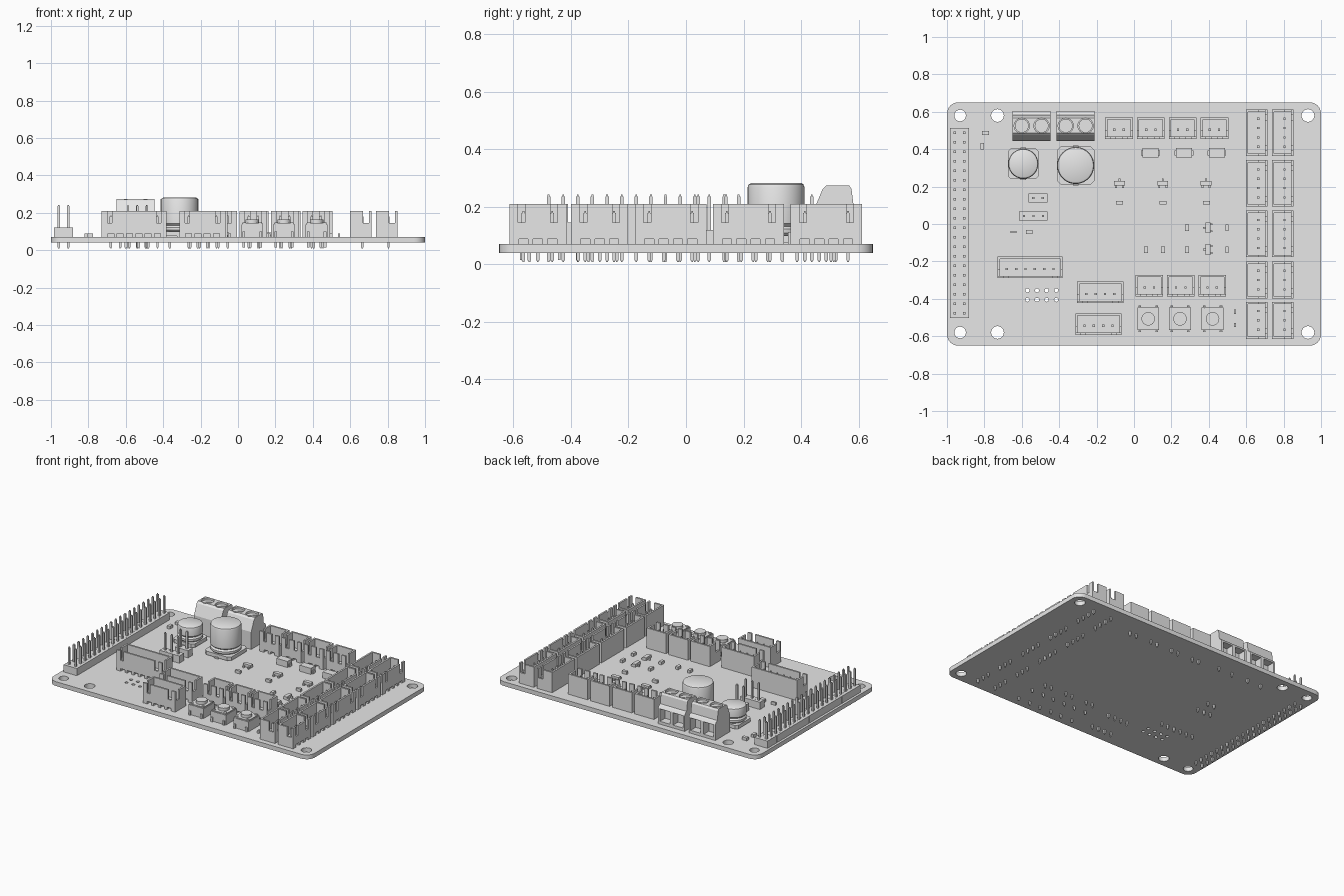
import bpy, bmesh, math
from mathutils import Matrix, Vector

cube = bpy.data.objects.get("Cube")
if cube:
    bpy.data.objects.remove(cube, do_unlink=True)

grey = bpy.data.materials.new("plain grey")
grey.use_nodes = True
colour = (0.8, 0.8, 0.8, 1)
grey.diffuse_color = colour
grey.node_tree.nodes["Principled BSDF"].inputs["Base Color"].default_value = colour

TOP = 0.07       # upper face of the board
THICK = 0.03     # board thickness
PITCH = 0.05     # connector pin spacing
PIN = 0.012      # pin width


def link(name, mesh, location=(0, 0, 0), turn=0):
    obj = bpy.data.objects.new(name, mesh)
    bpy.context.scene.collection.objects.link(obj)
    obj.location = location
    obj.rotation_euler.z = turn
    if not mesh.materials:
        mesh.materials.append(grey)
    return obj


def finish(name, bm, location=(0, 0, 0), turn=0, smooth=False):
    bmesh.ops.recalc_face_normals(bm, faces=bm.faces)
    mesh = bpy.data.meshes.new(name)
    bm.to_mesh(mesh)
    bm.free()
    obj = link(name, mesh, location, turn)
    if smooth:
        bpy.ops.object.select_all(action='DESELECT')
        obj.select_set(True)
        bpy.context.view_layer.objects.active = obj
        bpy.ops.object.shade_smooth_by_angle(angle=math.radians(35))
    return obj


def box(bm, x, y, z, turn=0):
    """Box from three (low, high) ranges."""
    mid = Vector([(a + b) / 2 for a, b in (x, y, z)])
    size = [b - a for a, b in (x, y, z)] + [1]
    matrix = Matrix.Translation(mid) @ Matrix.Rotation(turn, 4, 'Z') @ Matrix.Diagonal(size)
    bmesh.ops.create_cube(bm, size=1, matrix=matrix)


def block(bm, x, y, w, d, low, high, turn=0):
    """Box from its plan centre, plan size and height range."""
    box(bm, (x - w / 2, x + w / 2), (y - d / 2, y + d / 2), (low, high), turn)


def disc(bm, x, y, r, low, high, sides=24):
    bmesh.ops.create_cone(bm, cap_ends=True, segments=sides, radius1=r, radius2=r,
                          depth=high - low, matrix=Matrix.Translation((x, y, (low + high) / 2)))


def pin(bm, x, y, high, low=0.008):
    """Square pin with tapered tips."""
    block(bm, x, y, PIN, PIN, low + PIN / 2, high - PIN / 2)
    block(bm, x, y, PIN / 2, PIN / 2, low, high)


# Circuit board: rounded outline with drilled holes
def ring(x, y, r, sides=24):
    step = math.tau / sides
    return [(x + r * math.cos(i * step), y + r * math.sin(i * step)) for i in range(sides)]


outline = []
for quarter, (sx, sy) in enumerate([(1, 1), (-1, 1), (-1, -1), (1, -1)]):
    for i in range(7):
        a = (quarter + i / 6) * math.pi / 2
        outline.append((sx * 0.94 + 0.06 * math.cos(a), sy * 0.59 + 0.06 * math.sin(a)))
loops = [outline]
for side in (-1, 1):
    loops += [ring(x, side * 0.58, r) for x, r in ((-0.93, 0.031), (-0.73, 0.034), (0.93, 0.034))]
loops += [ring(-0.57 + 0.0515 * i, y, 0.011, 12) for i in range(4) for y in (-0.355, -0.405)]

curve = bpy.data.curves.new("board_outline", 'CURVE')
curve.dimensions = '2D'
curve.fill_mode = 'BOTH'
curve.extrude = THICK / 2
for points in loops:
    spline = curve.splines.new('POLY')
    spline.points.add(len(points) - 1)
    for p, (x, y) in zip(spline.points, points):
        p.co = (x, y, 0, 1)
    spline.use_cyclic_u = True
helper = bpy.data.objects.new("board_outline", curve)
bpy.context.scene.collection.objects.link(helper)
graph = bpy.context.evaluated_depsgraph_get()
board_mesh = bpy.data.meshes.new_from_object(helper.evaluated_get(graph))
bpy.data.objects.remove(helper, do_unlink=True)
link("circuit_board", board_mesh, (0, 0, TOP - THICK / 2))


# Shrouded wire connectors; the slotted wall faces local -y
def connector(name, x, y, count, turn=0):
    bm = bmesh.new()
    half = (PITCH * (count - 1) + 0.098) / 2
    deep, wall, rim, foot, sill = 0.0575, 0.012, 0.21, 0.088, 0.145
    inner = half - wall
    slot = (half - 0.055, half - 0.03)
    box(bm, (-half, half), (-0.03, deep), (TOP, foot))
    box(bm, (-half, half), (-deep, deep), (foot, 0.105))
    box(bm, (-half, half), (deep - wall, deep), (foot, rim))
    box(bm, (-half, half), (-deep, wall - deep), (foot, sill))
    box(bm, (-slot[0], slot[0]), (-deep, wall - deep), (sill, rim))
    pins = [PITCH * (i - (count - 1) / 2) for i in range(count)]
    edges = [-half] + [p + s * 0.016 for p in pins for s in (-1, 1)] + [half]
    for a, b in zip(edges[::2], edges[1::2]):
        box(bm, (a, b), (-deep, -0.03), (TOP, foot))
    for s in (-1, 1):
        box(bm, sorted((s * slot[1], s * half)), (-deep, wall - deep), (sill, rim))
        end = sorted((s * inner, s * half))
        box(bm, end, (-deep, deep), (foot, sill))
        box(bm, end, (-0.012, deep), (sill, rim))
    for p in pins:
        pin(bm, p, -0.009, 0.185)
    finish(name, bm, (x, y, 0), turn)


for x in (0.655, 0.795):
    for y, count in ((0.488, 4), (0.217, 4), (-0.053, 4), (-0.3, 3), (-0.515, 3)):
        connector("side_connector", x, y, count, math.pi / 2)
for i in range(4):
    connector("back_connector", -0.08 + 0.17 * i, 0.513, 2)
for i in range(3):
    connector("middle_connector", 0.082 + 0.168 * i, -0.33, 2)
connector("long_connector", -0.555, -0.232, 6)
connector("upper_front_connector", -0.18, -0.365, 4)
connector("lower_front_connector", -0.19, -0.535, 4)


# Bare pin headers
def header(name, x, y, columns, rows, pitch=0.0508):
    bm = bmesh.new()
    for i in range(columns):
        for j in range(rows):
            px = (i - (columns - 1) / 2) * pitch
            py = (j - (rows - 1) / 2) * pitch
            block(bm, px, py, pitch * 0.99, pitch * 0.99, TOP, 0.12)
            pin(bm, px, py, 0.242)
    finish(name, bm, (x, y, 0))


header("edge_pin_header", -0.933, 0.005, 2, 20)
header("two_pin_header", -0.513, 0.139, 2, 1)
header("three_pin_header", -0.538, 0.043, 3, 1)


# Electrolytic capacitors: square base and grooved can
def capacitor(name, x, y, r, high):
    bm = bmesh.new()
    block(bm, 0, 0, 2 * r, 2 * r, TOP + 0.005, 0.1)
    bmesh.ops.bevel(bm, geom=[e for e in bm.edges if abs(e.verts[0].co.z - e.verts[1].co.z) > 0.01],
                    offset=r * 0.2, segments=1, affect='EDGES')
    block(bm, 0, 0, 0.03, 2.1 * r, TOP, 0.08)
    profile = [(0, 0.1), (r * 0.9, 0.1), (r * 0.98, 0.108), (r * 0.98, 0.122), (r * 0.88, 0.132),
               (r * 0.98, 0.142), (r * 0.98, high - 0.015), (r * 0.94, high - 0.004),
               (r * 0.86, high), (0, high)]
    verts = [bm.verts.new((a, 0, z)) for a, z in profile]
    edges = [bm.edges.new(pair) for pair in zip(verts, verts[1:])]
    bmesh.ops.spin(bm, geom=verts + edges, axis=(0, 0, 1), cent=(0, 0, 0),
                   angle=math.tau, steps=40)
    bmesh.ops.remove_doubles(bm, verts=bm.verts, dist=0.0002)
    finish(name, bm, (x, y, 0), smooth=True)


capacitor("large_capacitor", -0.312, 0.313, 0.101, 0.282)
capacitor("small_capacitor", -0.592, 0.322, 0.082, 0.203)


# Screw terminals: side profile, with screw wells and wire openings cut out
def terminal(name, x):
    bm = bmesh.new()
    half = 0.1015
    profile = [(0.445, TOP), (0.445, 0.19), (0.475, 0.262), (0.487, 0.274), (0.567, 0.274),
               (0.575, 0.262), (0.583, 0.2), (0.595, 0.195), (0.605, 0.18), (0.605, TOP)]
    face = bm.faces.new([bm.verts.new((-half, y, z)) for y, z in profile])
    grown = bmesh.ops.extrude_face_region(bm, geom=[face])["geom"]
    bmesh.ops.translate(bm, vec=(2 * half, 0, 0),
                        verts=[g for g in grown if isinstance(g, bmesh.types.BMVert)])
    body = finish(name, bm, (x, 0, 0))
    cut = bmesh.new()
    for s in (-1, 1):
        disc(cut, s * 0.053, 0.525, 0.041, 0.25, 0.3)
        block(cut, s * 0.05, 0.6, 0.075, 0.1, 0.09, 0.175)
    cutter = finish("terminal_cutter", cut, (x, 0, 0))
    cutter.hide_render = True
    mod = body.modifiers.new("openings", 'BOOLEAN')
    mod.operation, mod.solver, mod.object = 'DIFFERENCE', 'EXACT', cutter
    bpy.context.view_layer.objects.active = body
    bpy.ops.object.modifier_apply(modifier=mod.name)
    bpy.data.objects.remove(cutter, do_unlink=True)
    bm = bmesh.new()
    for s in (-1, 1):
        px = s * 0.053
        disc(bm, px, 0.525, 0.037, 0.24, 0.262)
        block(bm, px, 0.525, 0.06, 0.008, 0.26, 0.265, math.pi / 4)
        pin(bm, px, 0.52, 0.1)
    finish("terminal_screws", bm, (x, 0, 0))


terminal("left_screw_terminal", -0.547)
terminal("right_screw_terminal", -0.312)

# Push buttons
for x in (0.076, 0.246, 0.42):
    bm = bmesh.new()
    block(bm, 0, 0, 0.116, 0.12, TOP, 0.138)
    block(bm, 0, 0, 0.108, 0.112, 0.138, 0.145)
    disc(bm, 0, 0, 0.036, 0.145, 0.165)
    for sx in (-1, 1):
        for sy in (-1, 1):
            disc(bm, sx * 0.042, sy * 0.044, 0.01, 0.145, 0.149, 12)
            block(bm, sx * 0.045, sy * 0.066, 0.014, 0.008, 0.015, 0.1)
    finish("push_button", bm, (x, -0.507, 0), smooth=True)


# Surface-mounted parts
def chip(x, y, w, d, h=0.02):
    bm = bmesh.new()
    block(bm, 0, 0, w, d, TOP, TOP + h)
    finish("small_chip", bm, (x, y, 0))


def diode(x, y):
    bm = bmesh.new()
    block(bm, 0, 0, 0.085, 0.05, TOP, TOP + 0.042)
    block(bm, 0, 0, 0.1, 0.028, TOP, TOP + 0.02)
    finish("diode", bm, (x, y, 0))


def transistor(x, y, turn=0):
    bm = bmesh.new()
    block(bm, 0, 0, 0.058, 0.026, TOP + 0.004, TOP + 0.024)
    block(bm, 0, 0.012, 0.01, 0.026, TOP, TOP + 0.012)
    for s in (-1, 1):
        block(bm, s * 0.019, -0.012, 0.01, 0.026, TOP, TOP + 0.012)
    finish("transistor", bm, (x, y, 0), turn)


for i, x in enumerate((0.088, 0.267, 0.443)):
    diode(x, 0.38)
    transistor(-0.077 + 0.231 * i, 0.218)
    chip(-0.077 + 0.232 * i, 0.114, 0.036, 0.018)
for y in (-0.02, -0.137):
    transistor(0.395, y, math.pi / 2)
    chip(0.283, y, 0.02, 0.034)
    chip(0.497, y, 0.018, 0.034)
for x in (0.064, 0.155):
    chip(x, -0.137, 0.02, 0.034)
chip(-0.795, 0.486, 0.037, 0.022)
chip(-0.811, 0.415, 0.02, 0.034)
chip(-0.643, -0.043, 0.032, 0.012)
chip(-0.56, -0.043, 0.034, 0.02)
for y in (-0.47, -0.54):
    chip(0.54, y, 0.012, 0.024)
